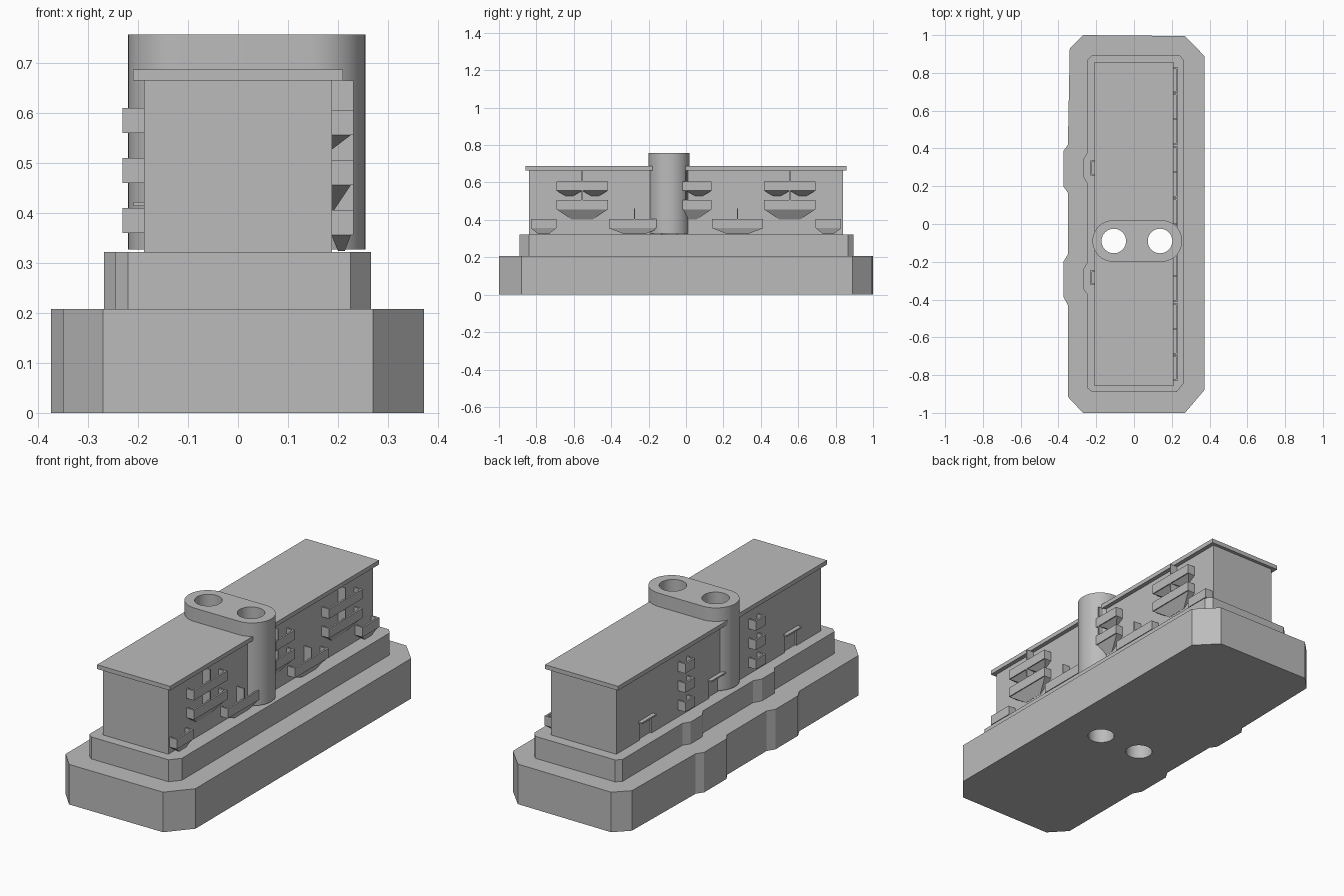
import bpy, bmesh, math

old = bpy.data.objects.get("Cube")
if old:
    bpy.data.objects.remove(old, do_unlink=True)

grey = bpy.data.materials.new("plain grey")
grey.use_nodes = True
COLOUR = (0.5, 0.5, 0.5, 1)
grey.diffuse_color = COLOUR
grey.node_tree.nodes["Principled BSDF"].inputs["Base Color"].default_value = COLOUR


def finish(name, bm):
    bmesh.ops.recalc_face_normals(bm, faces=bm.faces)
    mesh = bpy.data.meshes.new(name)
    bm.to_mesh(mesh)
    bm.free()
    mesh.materials.append(grey)
    ob = bpy.data.objects.new(name, mesh)
    bpy.context.collection.objects.link(ob)
    return ob


def add_box(bm, x, y, z):
    add_taper(bm, x, y, z[0], x, y, z[1])


def add_taper(bm, x0, y0, z0, x1, y1, z1):
    """Block between a bottom rectangle and a top rectangle."""
    rings = [[bm.verts.new((x[i], y[j], z)) for i, j in ((0, 0), (1, 0), (1, 1), (0, 1))]
             for x, y, z in ((x0, y0, z0), (x1, y1, z1))]
    bm.faces.new(rings[0])
    bm.faces.new(rings[1])
    for i in range(4):
        k = (i + 1) % 4
        bm.faces.new((rings[0][i], rings[0][k], rings[1][k], rings[1][i]))


def box(name, x, y, z):
    bm = bmesh.new()
    add_box(bm, x, y, z)
    return finish(name, bm)


def prism(name, outline, z0, z1):
    bm = bmesh.new()
    face = bm.faces.new([bm.verts.new((x, y, z0)) for x, y in outline])
    up = bmesh.ops.extrude_face_region(bm, geom=[face])["geom"]
    bmesh.ops.translate(bm, vec=(0, 0, z1 - z0),
                        verts=[v for v in up if isinstance(v, bmesh.types.BMVert)])
    return finish(name, bm)


def arc(cx, cy, r, start, end, steps):
    return [(cx + r * math.cos(math.radians(start + (end - start) * i / steps)),
             cy + r * math.sin(math.radians(start + (end - start) * i / steps)))
            for i in range(steps + 1)]


def cut(ob, cutter):
    bpy.context.view_layer.objects.active = ob
    mod = ob.modifiers.new("cut", 'BOOLEAN')
    mod.object = cutter
    mod.operation = 'DIFFERENCE'
    mod.solver = 'EXACT'
    bpy.ops.object.modifier_apply(modifier=mod.name)


# Stepped base with two bays on the -x side
base = prism("base", [
    (0.27, -1), (0.372, -0.88), (0.372, 0.89), (0.27, 0.995), (-0.27, 1), (-0.34, 0.93),
    (-0.35, 0.42), (-0.374, 0.385), (-0.374, 0.2), (-0.35, 0.165),
    (-0.35, -0.16), (-0.374, -0.2), (-0.374, -0.385), (-0.35, -0.43),
    (-0.35, -0.915), (-0.27, -1)], 0, 0.208)
plinth = prism("plinth", [
    (0.225, -0.89), (0.266, -0.84), (0.266, 0.865), (0.24, 0.895), (-0.22, 0.895), (-0.245, 0.87),
    (-0.245, 0.38), (-0.268, 0.344), (-0.268, 0.25), (-0.245, 0.21),
    (-0.245, -0.2), (-0.268, -0.24), (-0.268, -0.344), (-0.245, -0.376),
    (-0.245, -0.87), (-0.22, -0.89)], 0.208, 0.322)

# Long block and flat roof
building = box("building", (-0.188, 0.188), (-0.84, 0.84), (0.322, 0.665))
roof = box("roof", (-0.21, 0.21), (-0.857, 0.857), (0.665, 0.687))

# Rounded twin shaft crossing the block
CY = -0.09
shaft = prism("twin_shaft", arc(0.145, CY, 0.11, -90, 90, 24) + arc(-0.11, CY, 0.11, 90, 270, 24),
              0.327, 0.757)

# Two round bores running through every level
for cx in (-0.107, 0.138):
    bore = prism("bore_cutter", arc(cx, CY, 0.065, 0, 352.5, 47), -0.1, 0.9)
    for part in (base, plinth, building, roof, shaft):
        cut(part, bore)
    bpy.data.objects.remove(bore, do_unlink=True)

# Door recesses and canopies on the -x side
for n, y in enumerate((0.6, 0.03, -0.59)):
    door = box("door_cutter", (-0.25, -0.178), (y - 0.05, y + 0.05), (0.322, 0.414))
    cut(building, door)
    bpy.data.objects.remove(door, do_unlink=True)
    box(f"door_canopy_{n + 1}", (-0.209, -0.186), (y - 0.06, y + 0.06), (0.414, 0.422))

WALL, OUT, THIN = 0.187, 0.231, 0.009


def tray(bm, y0, y1, z, side=1):
    """Open balcony: floor, front rail and two end rails."""
    def part(a, b, ya, yb, za, zb):
        add_box(bm, sorted((side * a, side * b)), (ya, yb), (za, zb))
    part(WALL, OUT, y0, y1, z, z + 0.015)
    part(OUT - THIN, OUT, y0, y1, z + 0.015, z + 0.05)
    for y in (y0, y1 - THIN):
        part(WALL, OUT - THIN, y, y + THIN, z + 0.015, z + 0.05)


def corbel(bm, y0, y1, z, drop, low=-2.0, foot=(0.186, 0.189), inset=0.3):
    """Tapered support under a balcony, limited to y >= low."""
    w = (y1 - y0) * inset
    add_taper(bm, foot, (max(low, y0 + w), y1 - w), z - drop,
              (WALL, 0.226), (max(low, y0), y1), z)


# Balconies on the +x side: two upper rows share the same columns
H = 0.137
for n, y in enumerate((-0.555, 0, 0.555)):
    low = -0.02 if n == 1 else -2.0
    bm = bmesh.new()
    for z in (0.556, 0.456):
        tray(bm, max(low, y - H), y + H, z)
        add_box(bm, (WALL, OUT), (y - 0.003, y + 0.003), (z + 0.015, z + 0.109))
    for a, b in ((y - H, y), (y, y + H)):
        if b > low + 0.03:
            corbel(bm, a, b, 0.556, 0.028, low, inset=0.35)
    corbel(bm, y - H, y + H, 0.456, 0.055, low)
    finish(f"upper_balconies_{n + 1}", bm)

# Lowest row, half-width at the two ends
for n, (y0, y1) in enumerate(((-0.83, -0.693), (-0.413, -0.139), (0.139, 0.413), (0.693, 0.83))):
    bm = bmesh.new()
    tray(bm, y0, y1, 0.356)
    corbel(bm, y0, y1, 0.356, 0.032, foot=(0.2, 0.214))
    if y1 - y0 > 0.2:
        mid = (y0 + y1) / 2
        add_box(bm, (WALL, OUT), (mid - 0.003, mid + 0.003), (0.371, 0.46))
    finish(f"lower_balcony_{n + 1}", bm)

# Stacked small balconies on the -x side
for n, y in enumerate((0.296, -0.284)):
    bm = bmesh.new()
    for z in (0.56, 0.46, 0.36):
        tray(bm, y - 0.04, y + 0.04, z, side=-1)
    finish(f"side_balconies_{n + 1}", bm)

# Smooth the round walls, keep every corner crisp
for ob in (base, plinth, building, roof, shaft):
    bpy.ops.object.select_all(action='DESELECT')
    ob.select_set(True)
    bpy.context.view_layer.objects.active = ob
    bpy.ops.object.shade_smooth_by_angle(angle=math.radians(25))
